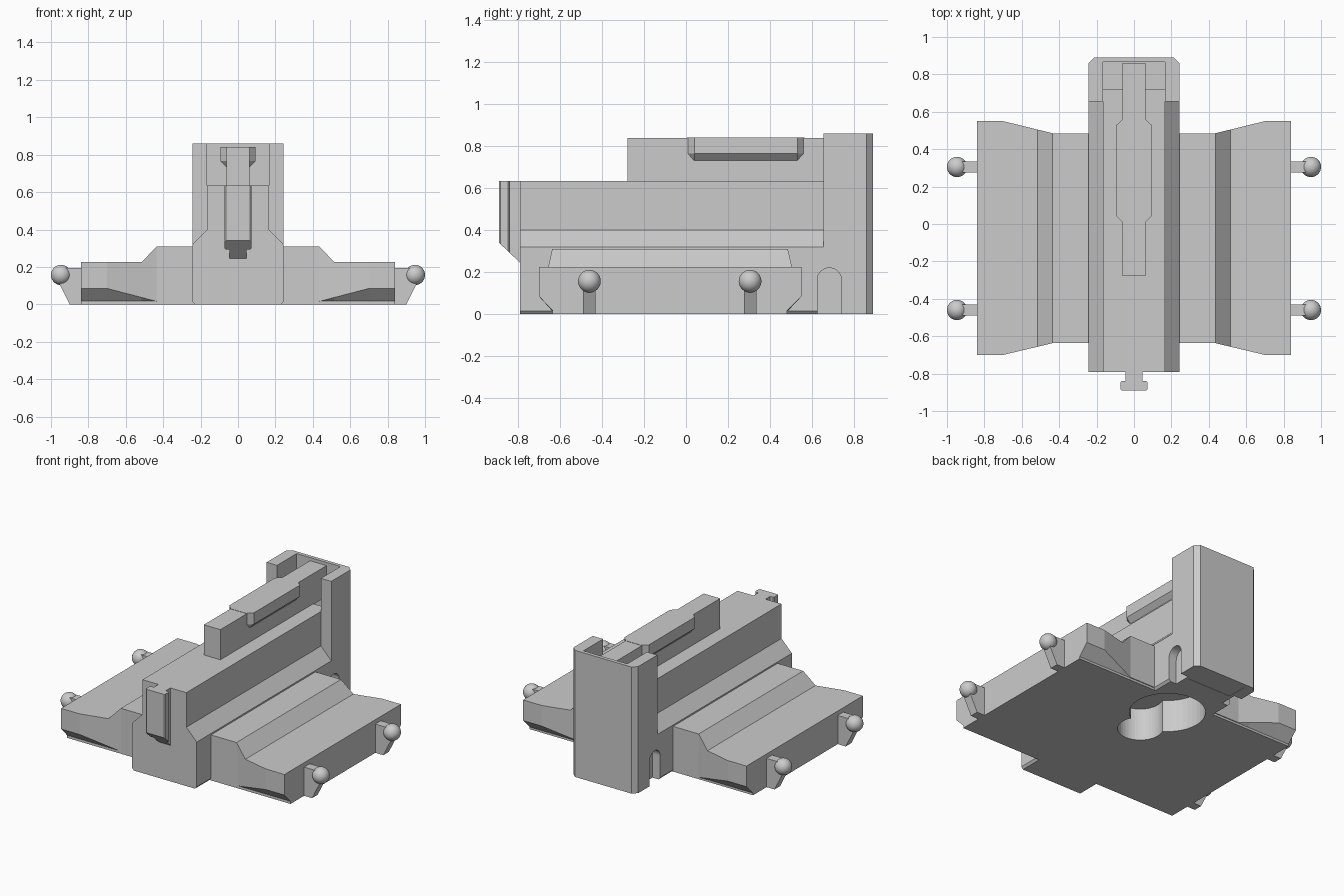
import bpy, bmesh, math

if "Cube" in bpy.data.objects:
    bpy.data.objects.remove(bpy.data.objects["Cube"])

grey = bpy.data.materials.new("plain_grey")
grey.use_nodes = True
COLOUR = (0.6, 0.6, 0.6, 1)
grey.diffuse_color = COLOUR
grey.node_tree.nodes["Principled BSDF"].inputs["Base Color"].default_value = COLOUR


def finish(name, bm, smooth=False):
    bmesh.ops.recalc_face_normals(bm, faces=bm.faces)
    mesh = bpy.data.meshes.new(name)
    bm.to_mesh(mesh)
    bm.free()
    mesh.materials.append(grey)
    obj = bpy.data.objects.new(name, mesh)
    bpy.context.collection.objects.link(obj)
    if smooth:
        bpy.ops.object.select_all(action='DESELECT')
        obj.select_set(True)
        bpy.context.view_layer.objects.active = obj
        bpy.ops.object.shade_smooth_by_angle(angle=math.radians(30))
    return obj


def loft(name, rings, smooth=False):
    """Skin a list of equally long point rings and cap both ends."""
    bm = bmesh.new()
    rows = [[bm.verts.new(p) for p in ring] for ring in rings]
    n = len(rows[0])
    for a, b in zip(rows, rows[1:]):
        for i in range(n):
            j = (i + 1) % n
            bm.faces.new((a[i], a[j], b[j], b[i]))
    bm.faces.new(rows[0])
    bm.faces.new(rows[-1][::-1])
    return finish(name, bm, smooth)


def mirrored(half):
    """Close a half outline across x = 0."""
    return half + [(-x, v) for x, v in reversed(half)]


def along_z(name, outline, z0, z1):
    return loft(name, [[(x, y, z) for x, y in outline] for z in (z0, z1)])


def along_y(name, outline, y0, y1):
    return loft(name, [[(x, y, z) for x, z in outline] for y in (y0, y1)])


def box(name, hx, y0, y1, z0, z1):
    return along_z(name, mirrored([(hx, y0), (hx, y1)]), z0, z1)


def cut(target, cutter):
    mod = target.modifiers.new("cut", 'BOOLEAN')
    mod.object = cutter
    mod.solver = 'EXACT'
    cutter.hide_render = True
    cutter.hide_set(True)


# Central spine with sloping shoulders
spine = along_y("spine", mirrored([(0.23, 0), (0.243, 0.015), (0.243, 0.32),
                                   (0.165, 0.4), (0.165, 0.635)]), -0.79, 0.655)
box("spine_tail", 0.17, 0.655, 0.72, 0, 0.635)

# Rear tower, open at the front and hollow behind the spine
tower = along_z("rear_tower", mirrored([(0.165, 0.865), (0.165, 0.655), (0.243, 0.655),
                                        (0.243, 0.86), (0.213, 0.89)]), 0, 0.86)

# Thin skin closing the tower shaft from below
bm = bmesh.new()
bm.faces.new([bm.verts.new((x, y, 0.002)) for x, y in
              ((-0.17, 0.72), (-0.17, 0.87), (0.17, 0.87), (0.17, 0.72))])
for f in bm.faces:
    f.normal_update()
    if f.normal.z > 0:
        f.normal_flip()
mesh = bpy.data.meshes.new("shaft_floor")
bm.to_mesh(mesh)
bm.free()
mesh.materials.append(grey)
bpy.context.collection.objects.link(bpy.data.objects.new("shaft_floor", mesh))

# Long top fin and its wider grip with an undercut
box("top_fin", 0.062, -0.278, 0.862, 0.63, 0.84)
grip = mirrored([(0.058, 0.005), (0.093, 0.04), (0.093, 0.53), (0.058, 0.563)])
foot = mirrored([(0.058, 0.035), (0.06, 0.04), (0.06, 0.53), (0.058, 0.535)])
loft("fin_grip", [[(x, y, z) for x, y in ring]
                  for ring, z in ((foot, 0.73), (grip, 0.765), (grip, 0.842))])

# T-shaped front hook with a slanting underside
hook = mirrored([(0.045, -0.785), (0.045, -0.84), (0.065, -0.84), (0.072, -0.847),
                 (0.072, -0.883), (0.065, -0.89)])
loft("front_hook", [[(x, y, 0.245 - (y + 0.79) * 0.95) for x, y in hook],
                    [(x, y, 0.635) for x, y in hook]])

# Keyhole recess in the underside
keyhole = []
for name, y, r in (("keyhole_large", 0.32, 0.235), ("keyhole_small", 0.06, 0.14)):
    ring = [(r * math.cos(i * math.tau / 40), y + r * math.sin(i * math.tau / 40))
            for i in range(40)]
    keyhole.append(along_z(name, ring, -0.05, 0.22))

# Base plate
base = box("base_plate", 0.84, -0.635, 0.48, 0, 0.018)
cutter_targets = [spine, base]

for side, s in (("left", 1), ("right", -1)):
    # Wing: sections across x, flaring out and lifting at the ends
    rings = []
    for x, top in ((0.24, 0.31), (0.435, 0.31), (0.515, 0.225), (0.7, 0.225), (0.84, 0.225)):
        t = min(max((x - 0.435) / 0.265, 0), 1)
        front, back, low = -0.637 - 0.063 * t, 0.485 + 0.065 * t, 0.016 + 0.069 * t
        rings.append([(s * x, y, z) for y, z in
                      ((front, top), (back, top), (back, low), (0.48, 0.015),
                       (-0.632, 0.015), (front, low))])
    cutter_targets.append(loft(side + "_wing", rings))

    # Ball studs on struts
    for end, y in (("front", -0.46), ("back", 0.305)):
        strut = [(0.83, 0.195), (0.93, 0.195), (0.955, 0.11), (0.9, 0), (0.83, 0)]
        loft(f"{side}_{end}_strut", [[(s * x, y + d, z) for x, z in strut]
                                     for d in (-0.03, 0.03)])
        bm = bmesh.new()
        bmesh.ops.create_uvsphere(bm, u_segments=32, v_segments=16, radius=0.054)
        bmesh.ops.translate(bm, verts=bm.verts, vec=(s * 0.946, y, 0.157))
        finish(f"{side}_{end}_ball", bm, True)

    # Arched socket in the tower side
    arch = [(0.625, -0.05), (0.74, -0.05)]
    arch += [(0.6825 + 0.0575 * math.cos(a * math.pi / 16),
              0.163 + 0.0575 * math.sin(a * math.pi / 16)) for a in range(17)]
    socket = loft(side + "_arch_cutter", [[(s * x, y, z) for y, z in arch]
                                          for x in (0.185, 0.3)])
    cut(spine, socket)
    cut(tower, socket)

for target in cutter_targets:
    for hole in keyhole:
        cut(target, hole)
